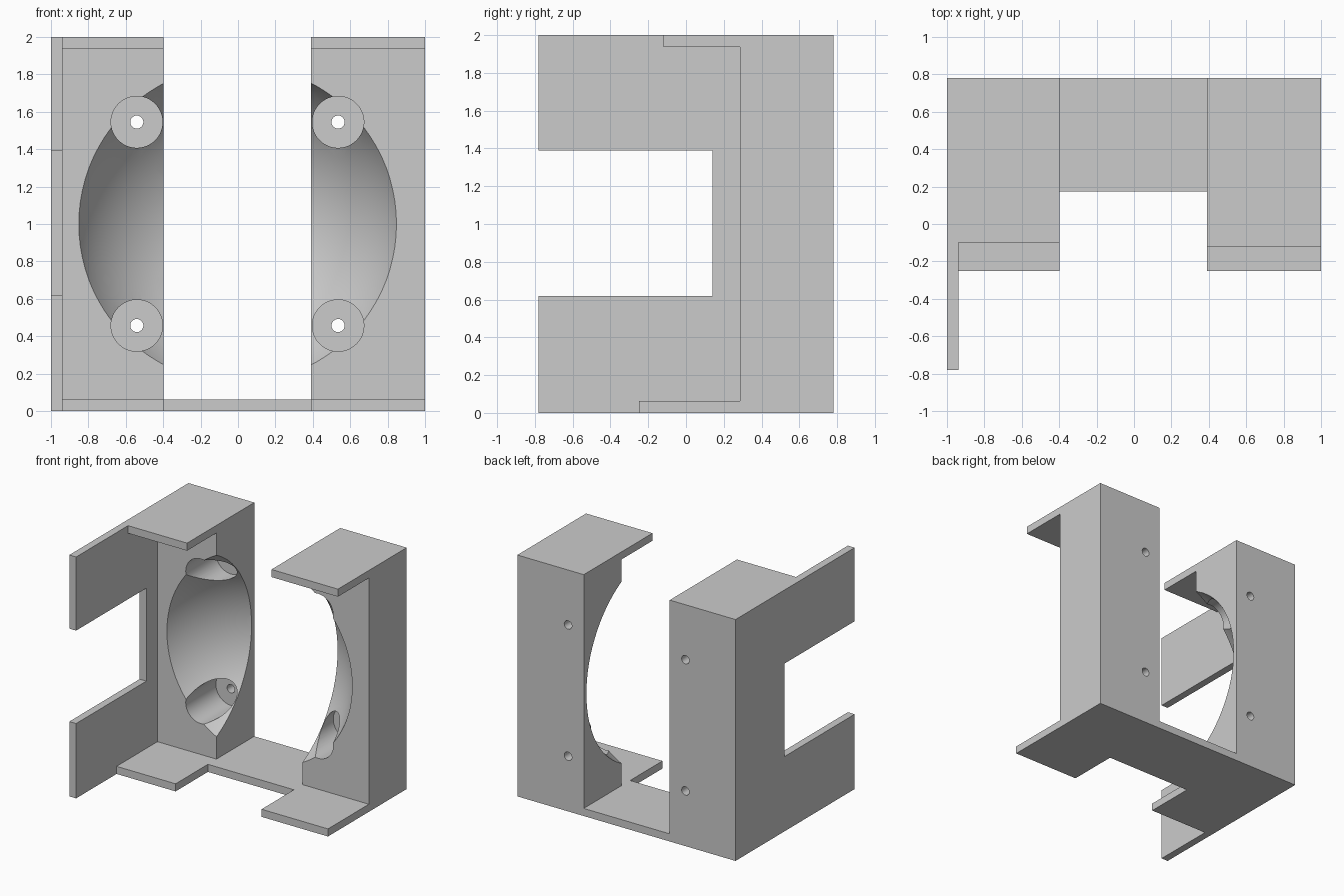
import bpy, bmesh, math
from mathutils import Vector

cube = bpy.data.objects.get("Cube")
if cube:
    bpy.data.objects.remove(cube, do_unlink=True)

mat = bpy.data.materials.new("plain grey")
mat.use_nodes = True
GREY = (0.6, 0.6, 0.6, 1)
mat.diffuse_color = GREY
mat.node_tree.nodes["Principled BSDF"].inputs["Base Color"].default_value = GREY

INNER_R, INNER_L = -0.397, 0.391   # facing sides of the two columns
BACK, FRONT, LIP, T = 0.78, 0.285, -0.25, 0.063


def add_object(name, bm):
    bmesh.ops.recalc_face_normals(bm, faces=bm.faces)
    mesh = bpy.data.meshes.new(name)
    bm.to_mesh(mesh)
    bm.free()
    mesh.materials.append(mat)
    obj = bpy.data.objects.new(name, mesh)
    bpy.context.collection.objects.link(obj)
    return obj


def extrude_side(name, x0, x1, profile):
    """Extrude a (y, z) outline from x0 to x1."""
    bm = bmesh.new()
    face = bm.faces.new([bm.verts.new((x0, y, z)) for y, z in profile])
    out = bmesh.ops.extrude_face_region(bm, geom=[face])
    moved = [v for v in out["geom"] if isinstance(v, bmesh.types.BMVert)]
    bmesh.ops.translate(bm, verts=moved, vec=Vector((x1 - x0, 0, 0)))
    return add_object(name, bm)


def cylinder(name, x, z, radius, y0, y1, sides):
    bpy.ops.mesh.primitive_cylinder_add(
        vertices=sides, radius=radius, depth=y1 - y0,
        location=(x, (y0 + y1) / 2, z), rotation=(math.pi / 2, 0, 0))
    obj = bpy.context.object
    obj.name = name
    return obj


def combine(target, tool, operation):
    mod = target.modifiers.new(operation.lower(), "BOOLEAN")
    mod.operation = operation
    mod.solver = "EXACT"
    mod.object = tool
    bpy.context.view_layer.objects.active = target
    bpy.ops.object.modifier_apply(modifier=mod.name)
    bpy.data.objects.remove(tool, do_unlink=True)


def column_profile(top_front):
    return [(BACK, 0), (BACK, 2), (top_front, 2), (top_front, 2 - T),
            (FRONT, 2 - T), (FRONT, T), (LIP, T), (LIP, 0)]


# Columns with top and bottom lips
bracket = extrude_side("bracket", -1, INNER_R, column_profile(-0.10))
left_column = extrude_side("left_column", INNER_L, 1, column_profile(-0.12))

# Notched side plate
side_plate = extrude_side("side_plate", -1, -0.938, [
    (BACK, 0), (BACK, 2), (-BACK, 2), (-BACK, 1.39),
    (0.14, 1.39), (0.14, 0.62), (-BACK, 0.62), (-BACK, 0)])

# Floor strip joining the columns
floor_strip = extrude_side("floor_strip", INNER_R, INNER_L, [
    (0.173, 0), (BACK, 0), (BACK, T), (0.173, T)])

for part in (side_plate, floor_strip, left_column):
    combine(bracket, part, "UNION")

# Round hollow between the columns
bpy.ops.mesh.primitive_uv_sphere_add(
    segments=96, ring_count=48, radius=0.933, location=(-0.002, -0.10, 1))
ball = bpy.context.object
# Trim the ball so that it clears the lips and the side plate
trim = extrude_side("ball_trim", -2, 2, [(0.2, -1), (0.2, 3), (2, 3), (2, -1)])
combine(ball, trim, "INTERSECT")
combine(bracket, ball, "DIFFERENCE")

# Counterbored screw holes
for x in (-0.541, 0.535):
    for z in (0.457, 1.545):
        combine(bracket, cylinder("counterbore", x, z, 0.138, 0.1, 0.68, 48), "DIFFERENCE")
        combine(bracket, cylinder("screw_hole", x, z, 0.035, 0.5, 1, 24), "DIFFERENCE")

# One material, smooth hollows with crisp edges
bracket.data.materials.clear()
bracket.data.materials.append(mat)
for poly in bracket.data.polygons:
    poly.material_index = 0
bpy.ops.object.select_all(action="DESELECT")
bracket.select_set(True)
bpy.context.view_layer.objects.active = bracket
bpy.ops.object.shade_smooth_by_angle(angle=math.radians(25))
